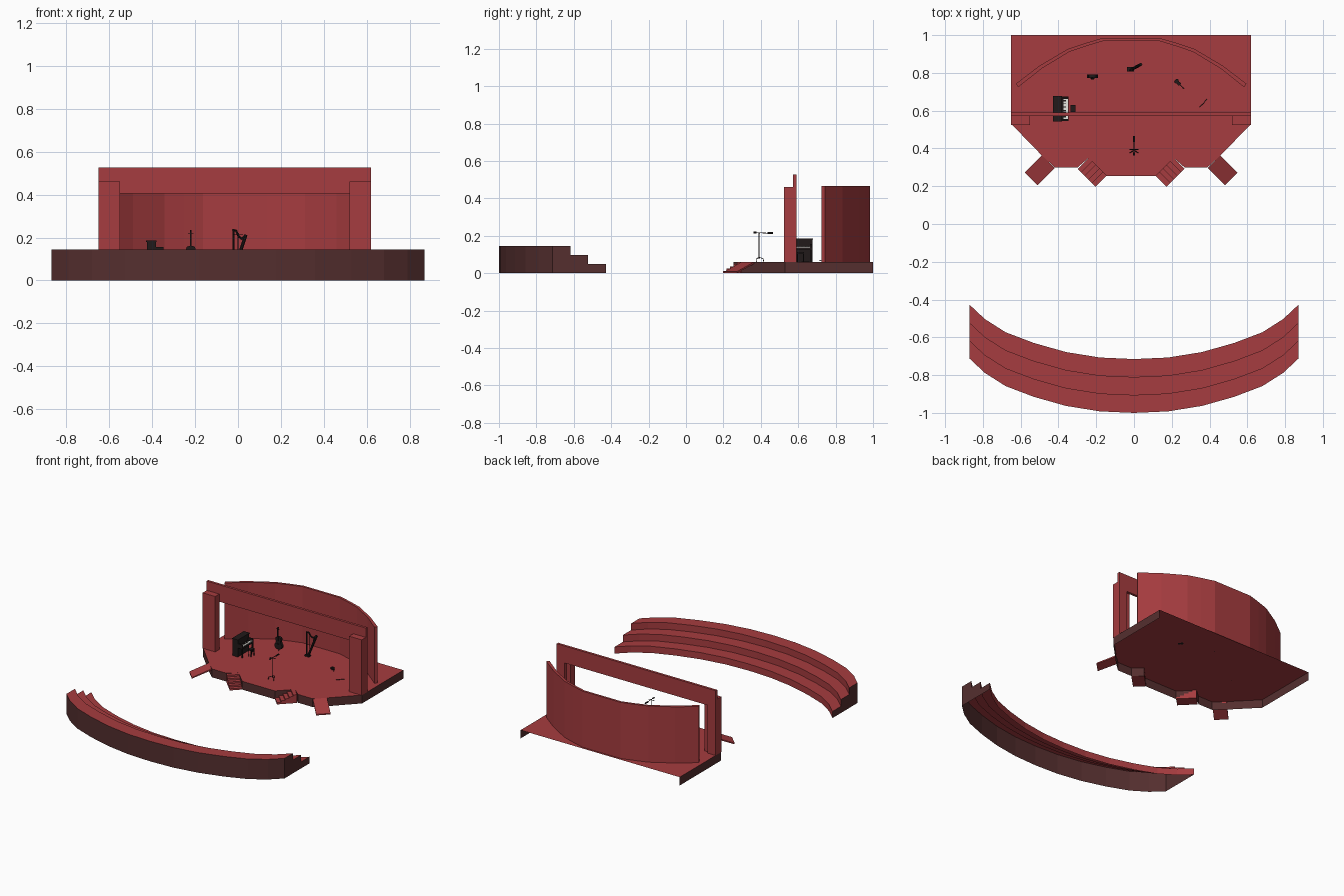
import bpy, bmesh, math
from mathutils import Vector, Matrix

if "Cube" in bpy.data.objects:
    bpy.data.objects.remove(bpy.data.objects["Cube"])

CX = -0.015   # stage symmetry axis
FLOOR = 0.06


def material(name, col):
    m = bpy.data.materials.new(name)
    m.diffuse_color = (*col, 1)
    m.use_nodes = True
    m.node_tree.nodes["Principled BSDF"].inputs["Base Color"].default_value = m.diffuse_color
    return m


RED = material("stage_red", (0.38, 0.045, 0.05))
BROWN = material("dark_brown", (0.09, 0.028, 0.028))
BLACK = material("instrument_black", (0.015, 0.01, 0.01))
WHITE = material("key_white", (0.8, 0.8, 0.75))


def mesh(name, verts, faces, mat=RED, fix=True):
    me = bpy.data.meshes.new(name)
    me.from_pydata([tuple(v) for v in verts], [], faces)
    if fix:
        bm = bmesh.new()
        bm.from_mesh(me)
        bmesh.ops.recalc_face_normals(bm, faces=bm.faces)
        bm.to_mesh(me)
        bm.free()
    me.materials.append(mat)
    ob = bpy.data.objects.new(name, me)
    bpy.context.collection.objects.link(ob)
    return ob


def prism(name, outline, vec, mat=RED):
    n = len(outline)
    a = [Vector(p) for p in outline]
    faces = [[i, (i + 1) % n, (i + 1) % n + n, i + n] for i in range(n)]
    faces += [list(range(n))[::-1], list(range(n, 2 * n))]
    return mesh(name, a + [p + Vector(vec) for p in a], faces, mat)


def box(name, lo, hi, mat=RED):
    (x0, y0, z0), (x1, y1, z1) = lo, hi
    return prism(name, [(x0, y0, z0), (x1, y0, z0), (x1, y1, z0), (x0, y1, z0)], (0, 0, z1 - z0), mat)


def rod(name, a, b, r, n=6, mat=BLACK):
    a, b = Vector(a), Vector(b)
    q = (b - a).to_track_quat('Z', 'Y')
    ring = [a + q @ Vector((r * math.cos(t), r * math.sin(t), 0))
            for t in (2 * math.pi * i / n for i in range(n))]
    return prism(name, ring, b - a, mat)


# Stage: top deck plus a skirt, open below and at the back
half = [(0.635, 1.0), (0.635, 0.53), (0.472, 0.362), (0.402, 0.298), (0.285, 0.298),
        (0.225, 0.35), (0.13, 0.255)]
rim = [(CX - x, y) for x, y in half] + [(CX + x, y) for x, y in reversed(half)]
n = len(rim)
mesh("stage_deck", [(x, y, FLOOR) for x, y in rim], [list(range(n))], fix=False)
mesh("stage_skirt", [(x, y, z) for z in (0, FLOOR) for x, y in rim],
     [[i, i + 1, i + 1 + n, i + n] for i in range(n - 1)], BROWN, fix=False)


# Stairs and ramps running off the stage diagonally
def run_off(name, centre, d, width, profile, mat):
    u = Vector((d[0], d[1], 0)).normalized()
    w = Vector((-u.y, u.x, 0))
    o = Vector((*centre, 0)) - w * width / 2
    prism(name, [o + u * s + Vector((0, 0, z)) for s, z in profile], w * width, mat)


steps, length = 5, 0.134
stair = [(0, 0)]
for i in range(steps):
    z = FLOOR * (steps - i) / steps
    stair += [(length * i / steps, z), (length * (i + 1) / steps, z)]
stair.append((length, 0))
ramp = [(0, FLOOR), (0.13, 0.008), (0.13, 0), (0, FLOOR - 0.01)]
for side, s in (("left", -1), ("right", 1)):
    run_off(side + "_stairs", (CX + s * 0.253, 0.322), (-s, -1), 0.085, stair, RED)
    run_off(side + "_ramp", (CX + s * 0.438, 0.33), (s, -1), 0.095, ramp, RED)
    # Proscenium pillars and legs behind them
    xs = sorted((CX + s * 0.535, CX + s * 0.635))
    box(side + "_pillar", (xs[0], 0.525, FLOOR), (xs[1], 0.572, 0.46))
    xs = sorted((CX + s * 0.57, CX + s * 0.635))
    box(side + "_frame_leg", (xs[0], 0.572, FLOOR), (xs[1], 0.59, 0.405))
box("proscenium_beam", (CX - 0.635, 0.572, 0.405), (CX + 0.635, 0.59, 0.527))

# Curved back wall
outer = [(0.61, 0.743), (0.485, 0.838), (0.335, 0.927), (0.245, 0.957), (0.15, 0.985)]
inner = [(0.598, 0.724), (0.475, 0.822), (0.328, 0.911), (0.24, 0.941), (0.148, 0.969)]
path = [(CX - x, y) for x, y in outer] + [(CX + x, y) for x, y in outer[::-1]]
path += [(CX + x, y) for x, y in inner] + [(CX - x, y) for x, y in inner[::-1]]
prism("back_wall", [(x, y, FLOOR) for x, y in path], (0, 0, 0.405))

# Stepped seating: one profile swept along the curve, open below
arc = [(0, 0), (0.18, 0.008), (0.36, 0.037), (0.53, 0.085), (0.68, 0.142), (0.79, 0.212), (0.87, 0.287)]
arc = [(-x, y) for x, y in arc[:0:-1]] + arc
prof = [(-0.715, 0), (-0.715, 0.048), (-0.81, 0.048), (-0.81, 0.097),
        (-0.905, 0.097), (-0.905, 0.145), (-1.0, 0.145), (-1.0, 0)]
k, m = len(prof), len(arc)
verts = [(x, y + dy, z) for x, dy in arc for y, z in prof]
faces = [[i * k + j, i * k + j + 1, (i + 1) * k + j + 1, (i + 1) * k + j]
         for i in range(m - 1) for j in range(k - 1)]
faces += [list(range(k)), list(range((m - 1) * k, m * k))]
seats = mesh("stepped_seating", verts, faces)
seats.data.materials.append(BROWN)
for f in seats.data.polygons:
    if len(f.vertices) > 4 or f.normal.y < -0.3:
        f.material_index = 1

# Upright piano with keys and bench
box("piano_body", (-0.425, 0.545, FLOOR), (-0.383, 0.675, 0.18), BLACK)
box("piano_lid", (-0.428, 0.542, 0.18), (-0.38, 0.678, 0.185), BLACK)
box("piano_key_shelf", (-0.383, 0.545, 0.125), (-0.347, 0.675, 0.138), BLACK)
box("piano_keys", (-0.372, 0.553, 0.138), (-0.349, 0.667, 0.142), WHITE)
for i in range(14):
    if i % 7 not in (2, 6):
        y = 0.56 + i * 0.0077
        box("piano_black_key", (-0.372, y, 0.142), (-0.36, y + 0.004, 0.145), BLACK)
for y in (0.547, 0.665):
    box("piano_leg", (-0.357, y, FLOOR), (-0.349, y + 0.008, 0.125), BLACK)
    box("piano_cheek", (-0.383, y - 0.002, 0.138), (-0.347, y + 0.008, 0.155), BLACK)
box("bench_seat", (-0.335, 0.593, 0.103), (-0.31, 0.631, 0.112), BLACK)
for x in (-0.334, -0.315):
    for y in (0.594, 0.626):
        box("bench_leg", (x, y, FLOOR), (x + 0.004, y + 0.004, 0.103), BLACK)


# Bowed string instrument: waisted body, neck, scroll and bridge
def strings(name, scale, matrix):
    side = [(0.1, 0), (0.2, 0.06), (0.22, 0.2), (0.15, 0.33), (0.13, 0.4), (0.17, 0.5), (0.14, 0.6), (0.05, 0.64)]
    pts = [(x, 0, z) for x, z in side] + [(-x, 0, z) for x, z in side[::-1]]
    parts = [prism(name + "_body", pts, (0, 0.14, 0), BLACK),
             box(name + "_neck", (-0.025, -0.05, 0.45), (0.025, -0.01, 1.12), BLACK),
             box(name + "_pegs", (-0.1, -0.04, 1.06), (0.1, -0.015, 1.08), BLACK),
             box(name + "_bridge", (-0.06, -0.06, 0.28), (0.06, 0, 0.3), BLACK),
             rod(name + "_scroll", (-0.03, 0, 1.14), (0.03, 0, 1.14), 0.04, 8)]
    for p in parts:
        p.matrix_world = matrix @ Matrix.Scale(scale, 4)


strings("cello", 0.135, Matrix.Translation((-0.22, 0.772, 0.075)))
rod("cello_spike", (-0.22, 0.78, FLOOR), (-0.22, 0.78, 0.08), 0.0015)
strings("violin", 0.058, Matrix.Translation((0.218, 0.763, 0.068)) @ Matrix.Rotation(math.radians(-135), 4, 'Z')
        @ Matrix.Rotation(math.radians(-90), 4, 'X'))

# Harp: column, curved neck, soundbox and strings in a turned plane
hc, hd = Vector((0.005, 0.828, 0)), Vector((0.88, 0.47, 0))


def harp(s, z):
    return hc + hd * s + Vector((0, 0, z))


rod("harp_column", harp(-0.03, 0.065), harp(-0.03, 0.235), 0.005, 8)
neck = [(-0.034, 0.236), (-0.016, 0.232), (-0.002, 0.205), (0.016, 0.193), (0.034, 0.212)]
for a, b in zip(neck, neck[1:]):
    rod("harp_neck", harp(*a), harp(*b), 0.005)
rod("harp_soundbox", harp(-0.018, 0.07), harp(0.036, 0.212), 0.008, 8)
box("harp_base", (-0.036, 0.808, FLOOR), (0.0, 0.832, 0.07), BLACK)
for i in range(6):
    t = (i + 1) / 7
    s = -0.026 + 0.055 * t
    rod("harp_string", harp(s, 0.07 + 0.14 * t), harp(s, 0.226 - 0.03 * t), 0.0005, 3)

# Microphone stand with tripod and boom
rod("stand_pole", (0, 0.39, 0.075), (0, 0.39, 0.215), 0.0025)
for i in range(3):
    t = math.radians(90 + 120 * i)
    x, y = math.cos(t), math.sin(t)
    rod("stand_leg", (0, 0.39, 0.085), (0.022 * x, 0.39 + 0.022 * y, 0.078), 0.002)
    rod("stand_foot", (0.022 * x, 0.39 + 0.022 * y, 0.078), (0.026 * x, 0.39 + 0.026 * y, FLOOR), 0.002)
rod("stand_boom", (0, 0.365, 0.217), (0, 0.465, 0.213), 0.002)
rod("stand_crossbar", (-0.024, 0.395, 0.213), (0.024, 0.395, 0.213), 0.002)
rod("microphone", (0, 0.435, 0.214), (0, 0.465, 0.214), 0.005, 8)
rod("boom_weight", (0, 0.362, 0.217), (0, 0.378, 0.217), 0.005, 8)

# Flute lying on the floor
rod("flute", (0.348, 0.618, 0.063), (0.386, 0.66, 0.063), 0.0018)
